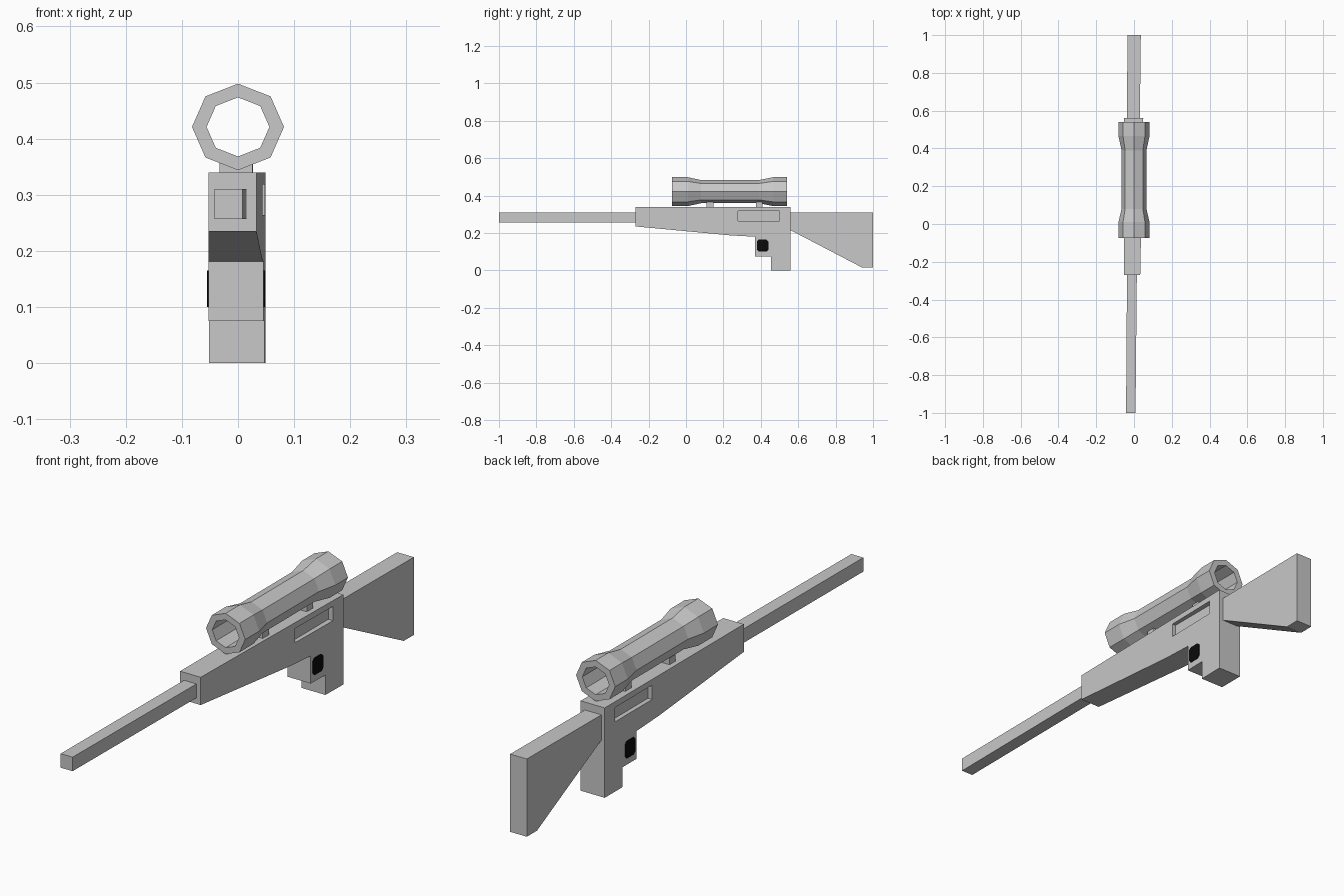
import bpy, bmesh, math

cube = bpy.data.objects.get("Cube")
if cube:
    bpy.data.objects.remove(cube, do_unlink=True)


def material(name, rgb):
    mat = bpy.data.materials.new(name)
    mat.use_nodes = True
    mat.diffuse_color = (*rgb, 1)
    mat.node_tree.nodes["Principled BSDF"].inputs["Base Color"].default_value = (*rgb, 1)
    return mat


grey = material("light grey", (0.58, 0.58, 0.58))
black = material("black", (0.003, 0.003, 0.003))


def finish(name, bm, mat):
    bmesh.ops.recalc_face_normals(bm, faces=bm.faces)
    mesh = bpy.data.meshes.new(name)
    bm.to_mesh(mesh)
    bm.free()
    mesh.materials.append(mat)
    obj = bpy.data.objects.new(name, mesh)
    bpy.context.collection.objects.link(obj)
    return obj


def prism(name, profile, front_x, back_x, mat=grey):
    """Extrude a (y, z) side profile across x, tapering from front to back."""
    bm = bmesh.new()
    ys = [y for y, z in profile]
    start, span = min(ys), max(ys) - min(ys)
    sides = []
    for i in (0, 1):
        sides.append([bm.verts.new((front_x[i] + (back_x[i] - front_x[i]) * (y - start) / span, y, z))
                      for y, z in profile])
        bm.faces.new(sides[i])
    n = len(profile)
    for i in range(n):
        j = (i + 1) % n
        bm.faces.new((sides[0][i], sides[0][j], sides[1][j], sides[1][i]))
    return finish(name, bm, mat)


def rect(y0, y1, z0, z1):
    return [(y0, z0), (y1, z0), (y1, z1), (y0, z1)]


# Receiver with magazine and grip steps
body = prism("receiver",
             [(-0.27, 0.34), (-0.27, 0.235), (0.24, 0.187), (0.37, 0.18), (0.37, 0.075),
              (0.455, 0.075), (0.455, 0), (0.56, 0), (0.56, 0.34)],
             (-0.053, 0.033), (-0.052, 0.049))

# Recessed slot on each side of the receiver
for side, xs in (("right", (-0.1, -0.035)), ("left", (0.028, 0.1))):
    cutter = prism(side + "_slot_cutter", rect(0.277, 0.50, 0.264, 0.318), xs, xs)
    cutter.hide_render = True
    mod = body.modifiers.new(side + "_slot", 'BOOLEAN')
    mod.operation = 'DIFFERENCE'
    mod.solver = 'EXACT'
    mod.object = cutter
    bpy.context.view_layer.objects.active = body
    bpy.ops.object.modifier_apply(modifier=mod.name)
    bpy.data.objects.remove(cutter, do_unlink=True)

# Barrel and shoulder stock
prism("barrel", rect(-1, -0.265, 0.257, 0.31), (-0.042, 0.008), (-0.037, 0.015))
prism("stock", [(0.555, 0.31), (0.555, 0.217), (0.94, 0.016), (1, 0.016), (1, 0.31)],
      (-0.038, 0.031), (-0.034, 0.036))

# Dark rounded panel on each side of the magazine
c = 0.01
y0, y1, z0, z1 = 0.38, 0.44, 0.10, 0.165
panel = [(y0 + c, z0), (y1 - c, z0), (y1, z0 + c), (y1, z1 - c),
         (y1 - c, z1), (y0 + c, z1), (y0, z1 - c), (y0, z0 + c)]
prism("right_panel", panel, (-0.055, -0.051), (-0.055, -0.051), black)
prism("left_panel", panel, (0.044, 0.048), (0.045, 0.049), black)

# Scope mounts
for name, y in (("front_mount", 0.128), ("rear_mount", 0.392)):
    prism(name, rect(y - 0.018, y + 0.018, 0.335, 0.365), (-0.033, 0.026), (-0.033, 0.027))

# Scope: hollow eight-sided tube with flared ends
rings = [(-0.074, 0.056), (-0.074, 0.082), (0.01, 0.082), (0.08, 0.066),
         (0.39, 0.066), (0.465, 0.082), (0.54, 0.082), (0.54, 0.056)]
bm = bmesh.new()
loops = []
for y, r in rings:
    loops.append([bm.verts.new((r * math.sin(k * math.pi / 4), y,
                                0.421 + 0.94 * r * math.cos(k * math.pi / 4))) for k in range(8)])
for i, a in enumerate(loops):
    b = loops[(i + 1) % len(loops)]
    for k in range(8):
        m = (k + 1) % 8
        bm.faces.new((a[k], a[m], b[m], b[k]))
finish("scope", bm, grey)
